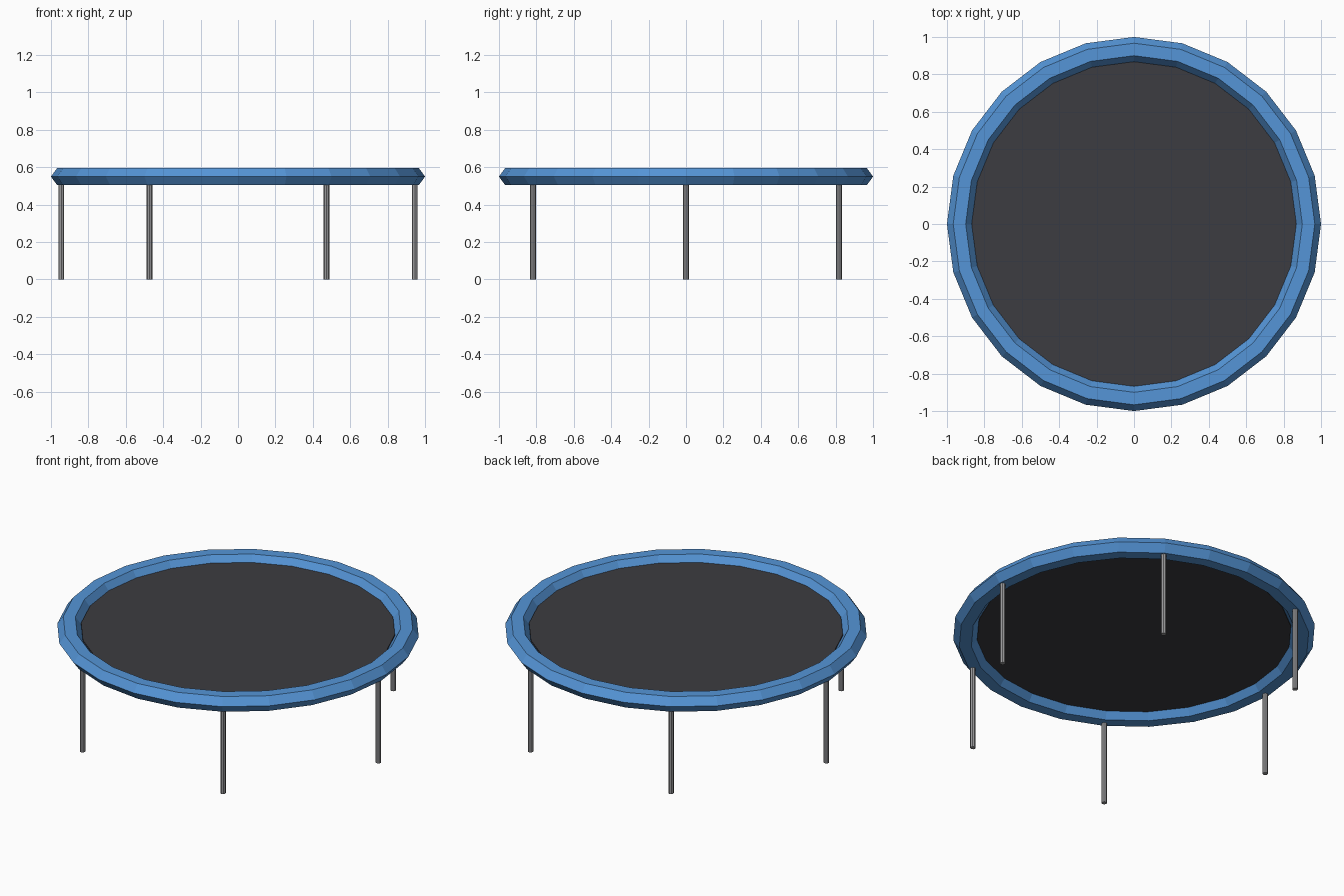
import bpy, math

if "Cube" in bpy.data.objects:
    bpy.data.objects.remove(bpy.data.objects["Cube"])

SIDES = 24          # facets around the trampoline
Z_RIM = 0.55        # height of the rim centre


def material(name, rgb):
    m = bpy.data.materials.new(name)
    m.diffuse_color = (*rgb, 1)
    m.use_nodes = True
    m.node_tree.nodes["Principled BSDF"].inputs["Base Color"].default_value = m.diffuse_color
    return m


blue = material("blue padding", (0.09, 0.30, 0.68))
black = material("dark mat", (0.045, 0.045, 0.052))
steel = material("grey steel", (0.32, 0.32, 0.33))


def mesh_object(name, verts, faces, mat):
    me = bpy.data.meshes.new(name)
    me.from_pydata(verts, [], faces)
    me.materials.append(mat)
    ob = bpy.data.objects.new(name, me)
    bpy.context.collection.objects.link(ob)
    return ob


def cylinder(name, sides, radius, z0, z1, mat, x=0, y=0):
    verts = [(x + radius * math.cos(2 * math.pi * i / sides),
              y + radius * math.sin(2 * math.pi * i / sides), z)
             for z in (z0, z1) for i in range(sides)]
    faces = [(i, (i + 1) % sides, sides + (i + 1) % sides, sides + i) for i in range(sides)]
    faces += [tuple(reversed(range(sides))), tuple(range(sides, 2 * sides))]
    return mesh_object(name, verts, faces, mat)


# Padded rim: flattened hexagonal ring
R, r, n = 0.9333, 0.0667, 6
verts, faces = [], []
for i in range(SIDES):
    a = 2 * math.pi * i / SIDES
    for j in range(n):
        b = 2 * math.pi * j / n
        d = R + r * math.cos(b)
        verts.append((d * math.cos(a), d * math.sin(a), Z_RIM + 0.8 * r * math.sin(b)))
        i2, j2 = (i + 1) % SIDES, (j + 1) % n
        faces.append((i * n + j, i2 * n + j, i2 * n + j2, i * n + j2))
mesh_object("padded_rim", verts, faces, blue)

# Jumping mat
cylinder("jumping_mat", SIDES, 0.868, Z_RIM - 0.008, Z_RIM + 0.01, black)

# Six legs under the rim
for k in range(6):
    a = k * math.pi / 3
    cylinder(f"leg_{k + 1}", 8, 0.0155, 0, 0.53, steel,
             0.945 * math.cos(a), 0.945 * math.sin(a))
